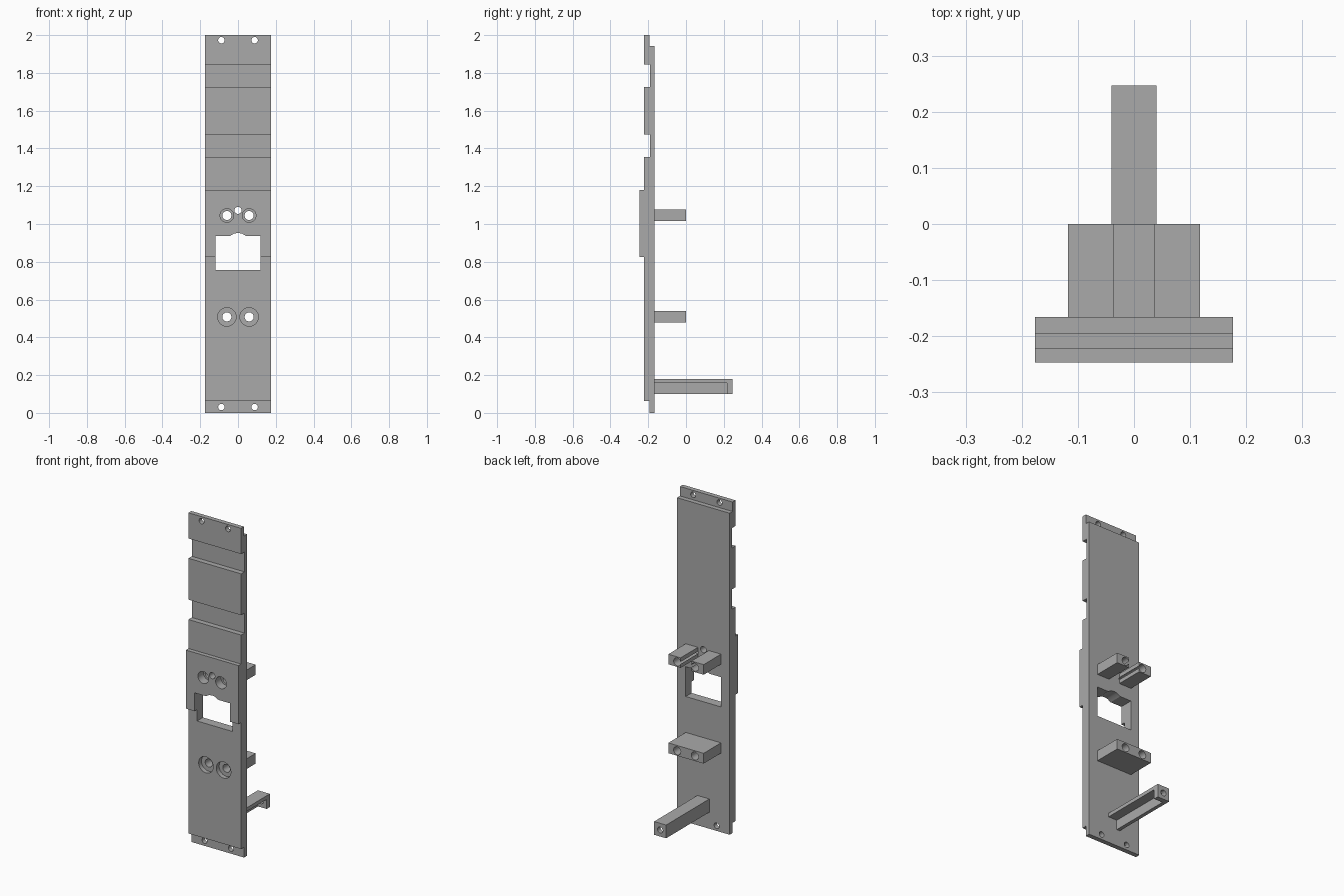
import bpy, bmesh, math
from mathutils import Matrix, Vector

cube = bpy.data.objects.get("Cube")
if cube:
    bpy.data.objects.remove(cube, do_unlink=True)

grey = bpy.data.materials.new("mid grey")
grey.use_nodes = True
colour = (0.4, 0.4, 0.4, 1)
grey.diffuse_color = colour
grey.node_tree.nodes["Principled BSDF"].inputs["Base Color"].default_value = colour


def finish(name, bm):
    bmesh.ops.recalc_face_normals(bm, faces=bm.faces)
    mesh = bpy.data.meshes.new(name)
    bm.to_mesh(mesh)
    bm.free()
    mesh.materials.append(grey)
    obj = bpy.data.objects.new(name, mesh)
    bpy.context.scene.collection.objects.link(obj)
    return obj


def prism(name, points, direction):
    """Extrude a planar outline along a direction."""
    bm = bmesh.new()
    face = bm.faces.new([bm.verts.new(p) for p in points])
    moved = bmesh.ops.extrude_face_region(bm, geom=[face])["geom"]
    verts = [v for v in moved if isinstance(v, bmesh.types.BMVert)]
    bmesh.ops.translate(bm, verts=verts, vec=Vector(direction))
    return finish(name, bm)


def box(name, x0, x1, y0, y1, z0, z1):
    outline = [(x0, y0, z0), (x1, y0, z0), (x1, y0, z1), (x0, y0, z1)]
    return prism(name, outline, (0, y1 - y0, 0))


def drill(x, z, radius, y0, y1):
    """Cylinder cutter running front to back."""
    bm = bmesh.new()
    matrix = Matrix.Translation((x, (y0 + y1) / 2, z)) @ Matrix.Rotation(math.pi / 2, 4, 'X')
    bmesh.ops.create_cone(bm, cap_ends=True, segments=24, radius1=radius,
                          radius2=radius, depth=y1 - y0, matrix=matrix)
    return finish("drill_cutter", bm)


def cut(obj, cutters):
    for cutter in cutters:
        cutter.hide_render = True
        mod = obj.modifiers.new("cut", 'BOOLEAN')
        mod.operation = 'DIFFERENCE'
        mod.solver = 'EXACT'
        mod.object = cutter
    graph = bpy.context.evaluated_depsgraph_get()
    mesh = bpy.data.meshes.new_from_object(obj.evaluated_get(graph))
    obj.modifiers.clear()
    obj.data = mesh
    for cutter in cutters:
        bpy.data.objects.remove(cutter, do_unlink=True)


HALF = 0.176
BACK, STEP, GROOVE, FRONT, RAISED = -0.166, -0.194, -0.19, -0.222, -0.247
UPPER, LOWER, SCREW_X = 1.045, 0.508, 0.059

# Stepped face plate: side profile with lap joints, grooves and raised pad
profile = [(BACK, 0), (BACK, 1.943), (STEP, 1.943), (STEP, 2), (FRONT, 2),
           (FRONT, 1.845), (GROOVE, 1.845), (GROOVE, 1.725), (FRONT, 1.725),
           (FRONT, 1.475), (GROOVE, 1.475), (GROOVE, 1.355), (FRONT, 1.355),
           (FRONT, 1.18), (RAISED, 1.18), (RAISED, 0.826), (FRONT, 0.826),
           (FRONT, 0.062), (STEP, 0.062), (STEP, 0)]
plate = prism("face_plate", [(-HALF, y, z) for y, z in profile], (2 * HALF, 0, 0))

# Window with a shallow arched notch in its top edge
window = [(-0.118, 0.757), (0.118, 0.757), (0.118, 0.937), (0.042, 0.937),
          (0.022, 0.949), (0, 0.953), (-0.022, 0.949), (-0.042, 0.937), (-0.118, 0.937)]
cutters = [prism("window_cutter", [(x, -0.4, z) for x, z in window], (0, 0.4, 0))]

# Mounting holes, indicator hole and counterbored screw holes
cutters.append(drill(0, 1.072, 0.019, -0.4, 0.1))
for side in (-1, 1):
    for z in (0.031, 1.973):
        cutters.append(drill(side * 0.088, z, 0.017, -0.4, 0.1))
    for z, bore in ((UPPER, 0.036), (LOWER, 0.049)):
        cutters.append(drill(side * SCREW_X, z, 0.024, -0.4, 0.1))
        cutters.append(drill(side * SCREW_X, z, bore, -0.4, -0.195))
cut(plate, cutters)

# Upper pair of standoffs
for side, label in ((-1, "right"), (1, "left")):
    x0, x1 = sorted((side * 0.036, side * 0.118))
    post = box("upper_standoff_" + label, x0, x1, BACK, 0, 1.015, 1.076)
    cut(post, [drill(side * SCREW_X, UPPER, 0.024, -0.4, 0.1)])

# Lower wide standoff
block = box("lower_standoff", -0.118, 0.118, BACK, 0, 0.478, 0.54)
cut(block, [drill(s * SCREW_X, LOWER, 0.024, -0.4, 0.1) for s in (-1, 1)])

# Rear arm: angle section closed by a drilled end block
arm = box("rear_arm", -0.04, 0.04, BACK, 0.247, 0.1, 0.18)
cut(arm, [box("arm_relief_cutter", -0.018, 0.1, -0.3, 0.217, 0, 0.158),
          drill(0, 0.139, 0.018, 0.19, 0.3)])

# Smooth hole walls, keep every other edge crisp
for obj in bpy.context.scene.objects:
    obj.select_set(obj.type == 'MESH')
bpy.context.view_layer.objects.active = plate
bpy.ops.object.shade_smooth_by_angle(angle=math.radians(30))
